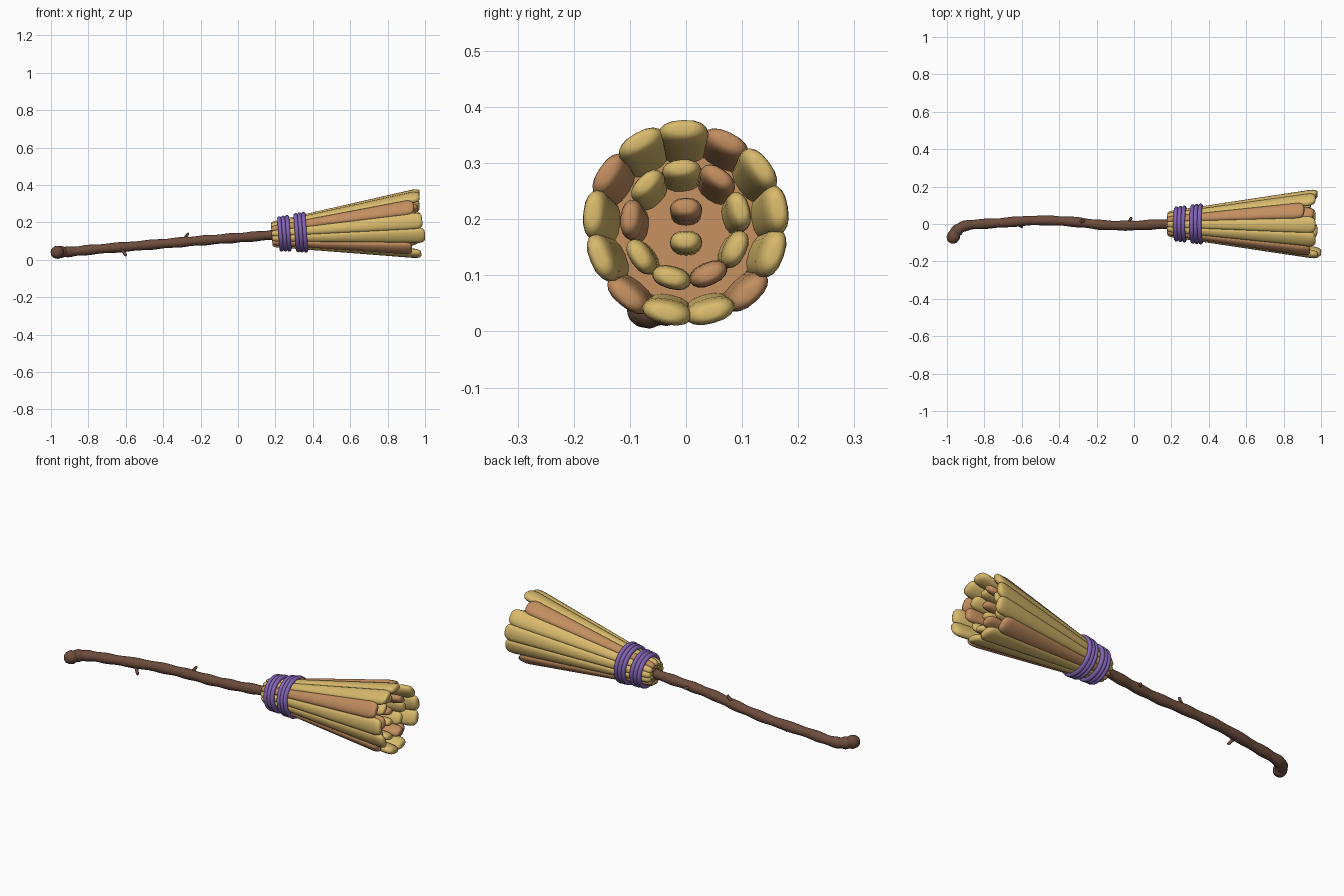
import bpy, bmesh, math
from mathutils import Vector, Matrix

if "Cube" in bpy.data.objects:
    bpy.data.objects.remove(bpy.data.objects["Cube"])


def material(name, rgb):
    m = bpy.data.materials.new(name)
    m.diffuse_color = (*rgb, 1)
    m.use_nodes = True
    m.node_tree.nodes["Principled BSDF"].inputs["Base Color"].default_value = m.diffuse_color
    return m


WOOD = material("dark wood", (0.150, 0.072, 0.045))
STRAW = material("yellow straw", (0.69, 0.49, 0.15))
TAN = material("tan straw", (0.54, 0.27, 0.115))
PURPLE = material("purple twine", (0.22, 0.125, 0.45))

# frame of the broom head: local x runs along the axis towards the tips
TILT = math.atan(0.075)
HEAD = Matrix.Translation((0.18, 0, 0.135)) @ Matrix.Rotation(-TILT, 4, 'Y')


def loft(name, rings, mat, smooth=50):
    """Skin a list of closed rings of points and cap both ends."""
    bm = bmesh.new()
    vs = [[bm.verts.new(p) for p in r] for r in rings]
    n = len(vs[0])
    for a, b in zip(vs, vs[1:]):
        for i in range(n):
            j = (i + 1) % n
            bm.faces.new((a[i], a[j], b[j], b[i]))
    bm.faces.new(vs[0][::-1])
    bm.faces.new(vs[-1])
    bmesh.ops.recalc_face_normals(bm, faces=bm.faces)
    for f in bm.faces:
        f.smooth = True
    me = bpy.data.meshes.new(name)
    bm.to_mesh(me)
    bm.free()
    me.materials.append(mat)
    ob = bpy.data.objects.new(name, me)
    bpy.context.collection.objects.link(ob)
    me.set_sharp_from_angle(angle=math.radians(smooth))
    return ob


def tube(name, path, radii, mat, n=14):
    """Round tube through the path with rounded ends."""
    pts = [Vector(p) for p in path]
    rings = []

    def ring(p, t, r):
        u = t.cross(Vector((0, 0, 1)) if abs(t.z) < 0.9 else Vector((1, 0, 0))).normalized()
        v = t.cross(u)
        rings.append([p + r * (u * math.cos(a) + v * math.sin(a))
                      for a in (2 * math.pi * i / n for i in range(n))])

    t0 = (pts[1] - pts[0]).normalized()
    t1 = (pts[-1] - pts[-2]).normalized()
    caps = [(0.95, 0.3), (0.75, 0.66), (0.4, 0.92)]
    for d, s in caps:
        ring(pts[0] - t0 * radii[0] * d, t0, radii[0] * s)
    for i, p in enumerate(pts):
        t = (pts[min(i + 1, len(pts) - 1)] - pts[max(i - 1, 0)]).normalized()
        ring(p, t, radii[i])
    for d, s in reversed(caps):
        ring(pts[-1] + t1 * radii[-1] * d, t1, radii[-1] * s)
    return loft(name, rings, mat, 60)


def spline(keys, steps):
    k = [Vector(p) for p in keys]
    k = [2 * k[0] - k[1]] + k + [2 * k[-1] - k[-2]]
    out = []
    for i in range(1, len(k) - 2):
        a, b, c, d = k[i - 1:i + 3]
        for s in range(steps):
            t = s / steps
            out.append(0.5 * (2 * b + (c - a) * t + (2 * a - 5 * b + 4 * c - d) * t * t
                              + (3 * b - a - 3 * c + d) * t ** 3))
    return out + [k[-2]]


# crooked handle
path = spline([(-0.968, -0.072, 0.040), (-0.945, -0.034, 0.042), (-0.89, -0.007, 0.044),
               (-0.74, 0.004, 0.058), (-0.52, 0.019, 0.076), (-0.33, 0.012, 0.092),
               (-0.16, -0.006, 0.106), (0.0, -0.008, 0.118), (0.15, -0.001, 0.130),
               (0.30, 0, 0.144)], 7)
radii = [0.026 + 0.008 * max(0, 1 - i / 16) + 0.0018 * math.sin(i * 1.1) for i in range(len(path))]
tube("handle", path, radii, WOOD, 16)

# twig stubs on the handle
for i, (a, b) in enumerate([((-0.295, 0.01, 0.10), (-0.268, 0.018, 0.138)),
                            ((-0.625, 0.005, 0.06), (-0.601, -0.014, 0.026)),
                            ((-0.035, -0.005, 0.115), (-0.016, 0.030, 0.118))]):
    a, b = Vector(a), Vector(b)
    tube(f"twig_{i + 1}", [a, (a + b) / 2, b], [0.011, 0.009, 0.0075], WOOD, 8)


def bristle(name, ang, r0, r1, end_x, w0, w1, h0, h1, mat):
    """Flat flaring strand; ang is measured from the top towards +y."""
    out = Vector((0, math.sin(ang), math.cos(ang)))
    side = Vector((0, math.cos(ang), -math.sin(ang)))
    length = (end_x - 0.18 + math.sin(TILT) * r1 * math.cos(ang)) / math.cos(TILT)
    stations = [(0, 0.6), (0.008, 0.88), (0.02, 1), (0.25 * length, 1), (0.5 * length, 1),
                (0.75 * length, 1), (length - 0.045, 1), (length - 0.025, 0.94),
                (length - 0.010, 0.8), (length - 0.002, 0.58), (length, 0.35)]
    rings = []
    for x, s in stations:
        t = x / length
        c = Vector((x, 0, 0)) + out * (r0 + (r1 - r0) * t)
        w, h = (w0 + (w1 - w0) * t) / 2 * s, (h0 + (h1 - h0) * t) / 2 * s
        ring = []
        for i in range(16):
            a = 2 * math.pi * i / 16
            ca, sa = math.cos(a), math.sin(a)
            # slightly squared oval
            ring.append(HEAD @ (c + side * w * math.copysign(abs(ca) ** 0.8, ca) + out * h * sa))
        rings.append(ring)
    return loft(name, rings, mat, 60)


# outer ring of bristles
ends = [0.97, 0.91, 0.97, 0.98, 0.98, 0.92, 0.97, 0.98, 0.93, 1.0, 0.985, 0.94, 0.97]
for i, e in enumerate(ends):
    bristle(f"outer_bristle_{i + 1}", 2 * math.pi * i / 13 - 0.03, 0.052, 0.166, e,
            0.032, 0.094, 0.032, 0.046, TAN if i in (1, 5, 8, 11) else STRAW)

# inner ring of bristles
for i in range(9):
    bristle(f"inner_bristle_{i + 1}", 2 * math.pi * i / 9 - 0.08, 0.034, 0.100,
            0.93 + 0.015 * (i * 2 % 3), 0.026, 0.074, 0.024, 0.042,
            TAN if i % 3 == 1 else STRAW)

# two centre bristles
for i, m in enumerate((TAN, STRAW)):
    bristle(f"centre_bristle_{i + 1}", math.pi * i, 0.012, 0.030, 0.93, 0.03, 0.06, 0.02, 0.042, m)

# solid core behind the strands
loft("bristle_core", [[HEAD @ Vector((x, r * math.cos(a), r * math.sin(a)))
                       for a in (2 * math.pi * k / 24 for k in range(24))]
                      for x, r in ((0.008, 0.045), (0.62, 0.132))], TAN)

# two bands of twine, three loops each
for b, (x0, r0) in enumerate(((0.047, 0.083), (0.135, 0.094))):
    for k in range(3):
        x = x0 + 0.021 * k
        m = HEAD @ Matrix.Translation((x, 0, 0)) @ Matrix.Rotation(math.pi / 2, 4, 'Y')
        bpy.ops.mesh.primitive_torus_add(major_radius=r0 + 0.002 * k, minor_radius=0.0115,
                                         major_segments=40, minor_segments=10)
        ob = bpy.context.object
        ob.name = f"twine_band_{b + 1}_loop_{k + 1}"
        ob.matrix_world = m
        ob.data.materials.append(PURPLE)
        bpy.ops.object.shade_smooth()
